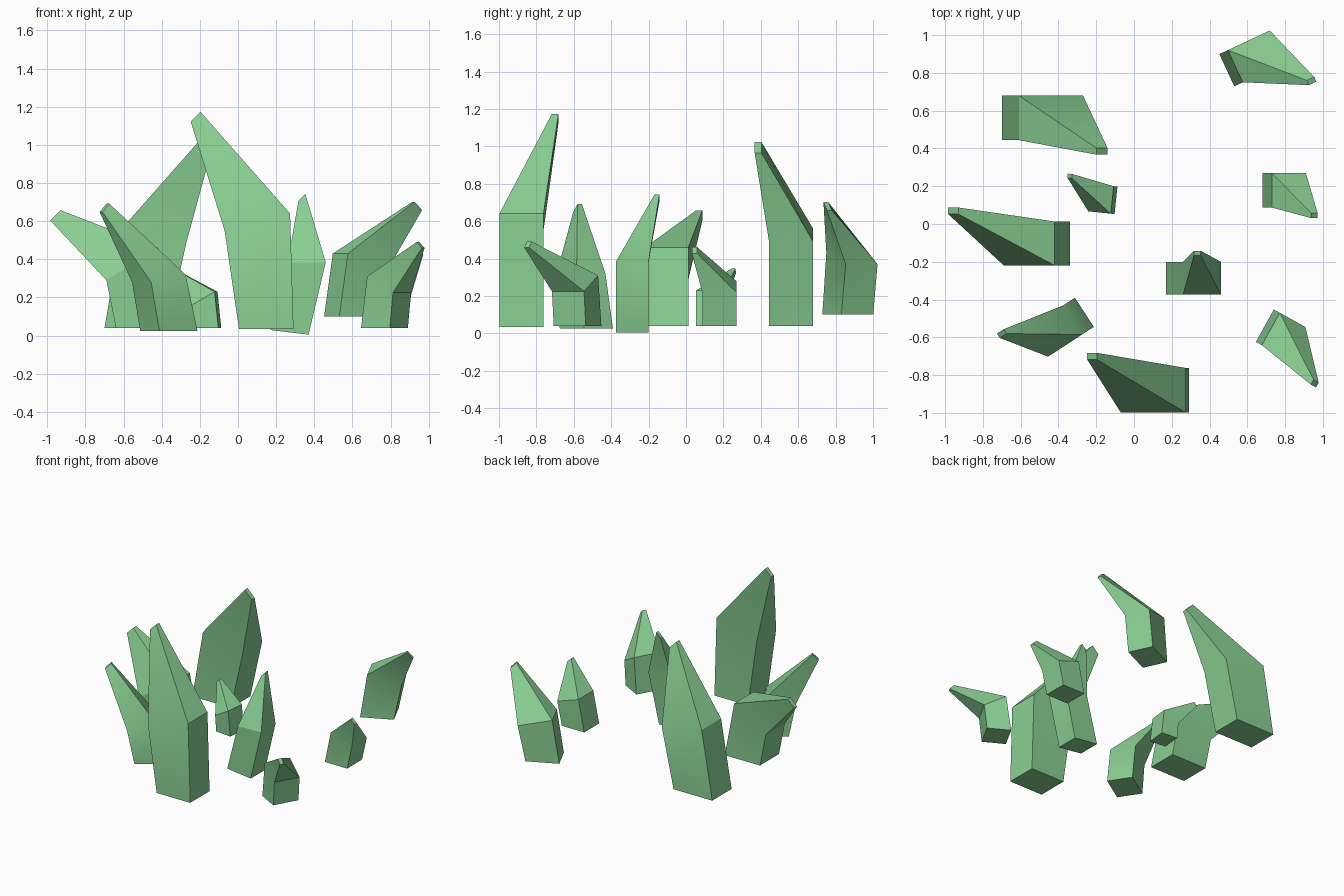
import bpy
from math import radians, cos, sin

if "Cube" in bpy.data.objects:
    bpy.data.objects.remove(bpy.data.objects["Cube"])

green = bpy.data.materials.new("crystal_green")
green.diffuse_color = (0.25, 0.62, 0.29, 1)
green.use_nodes = True
green.node_tree.nodes["Principled BSDF"].inputs["Base Color"].default_value = green.diffuse_color


def crystal(name, base, half, yaw, inner, outer, tip, tilt=0.0):
    """Bent four-sided shard: base ring, slanted shoulder ring, small tip ring.
    inner / outer = (local x, z) of the shoulder on the bend side and opposite side."""
    a = radians(yaw)
    hx, hy = half

    def place(origin, x, y, z):
        return (origin[0] + x * cos(a) - y * sin(a),
                origin[1] + x * sin(a) + y * cos(a), z)

    def ring(origin, xz_in, xz_out, d):
        (xi, zi), (xo, zo) = xz_in, xz_out
        return [place(origin, xo, -d, zo), place(origin, xi, -d, zi),
                place(origin, xi, d, zi), place(origin, xo, d, zo)]

    tx = 0.18 * hx
    verts = ring(base, (hx, base[2] + tilt), (-hx, base[2] - tilt), hy)
    verts += ring(base, inner, outer, hy)
    verts += ring(tip, (tx, tip[2] - tx), (-tx, tip[2] + tx), 0.15 * hy)
    faces = [(3, 2, 1, 0), (8, 9, 10, 11)]
    for r in (0, 4):
        for i in range(4):
            j = (i + 1) % 4
            faces.append((r + i, r + j, r + 4 + j, r + 4 + i))
    mesh = bpy.data.meshes.new(name)
    mesh.from_pydata(verts, [], faces)
    mesh.materials.append(green)
    ob = bpy.data.objects.new(name, mesh)
    bpy.context.collection.objects.link(ob)
    bpy.ops.object.select_all(action='DESELECT')
    ob.select_set(True)
    bpy.context.view_layer.objects.active = ob
    bpy.ops.object.shade_smooth_by_angle(angle=radians(30))


# Tall crystals
crystal("front_tall_crystal", (0.148, -0.88, 0.035), (0.143, 0.118), 180,
        (0.218, 0.55), (-0.125, 0.64), (-0.222, -0.70, 1.147))
crystal("back_tall_crystal", (-0.535, 0.562, 0.04), (0.165, 0.118), 0,
        (0.265, 0.49), (-0.075, 0.56), (-0.17, 0.385, 0.995))

# Medium crystals
crystal("left_crystal", (-0.49, -0.103, 0.04), (0.15, 0.116), 180,
        (0.20, 0.29), (-0.07, 0.46), (-0.957, 0.07, 0.63))
crystal("front_left_crystal", (-0.3625, -0.5325, 0.025), (0.119, 0.092), 213,
        (0.17, 0.28), (-0.045, 0.32), (-0.70, -0.58, 0.67))
crystal("centre_crystal", (0.27, -0.287, 0.017), (0.10, 0.087), 180,
        (0.01, 0.38), (-0.19, 0.385), (0.335, -0.155, 0.725), 0.012)
crystal("back_right_crystal", (0.60, 0.865, 0.10), (0.12, 0.094), 25,
        (0.175, 0.37), (-0.07, 0.43), (0.94, 0.757, 0.68))

# Small crystals
crystal("right_small_crystal", (0.775, 0.178, 0.04), (0.095, 0.091), 0,
        (0.135, 0.22), (-0.045, 0.28), (0.955, 0.045, 0.445))
crystal("inner_small_crystal", (-0.16, 0.132, 0.04), (0.065, 0.073), 174,
        (0.075, 0.16), (-0.045, 0.23), (-0.34, 0.255, 0.335))
crystal("front_right_small_crystal", (0.768, -0.58, 0.04), (0.086, 0.098), -29,
        (0.105, 0.225), (-0.05, 0.31), (0.957, -0.845, 0.475))
